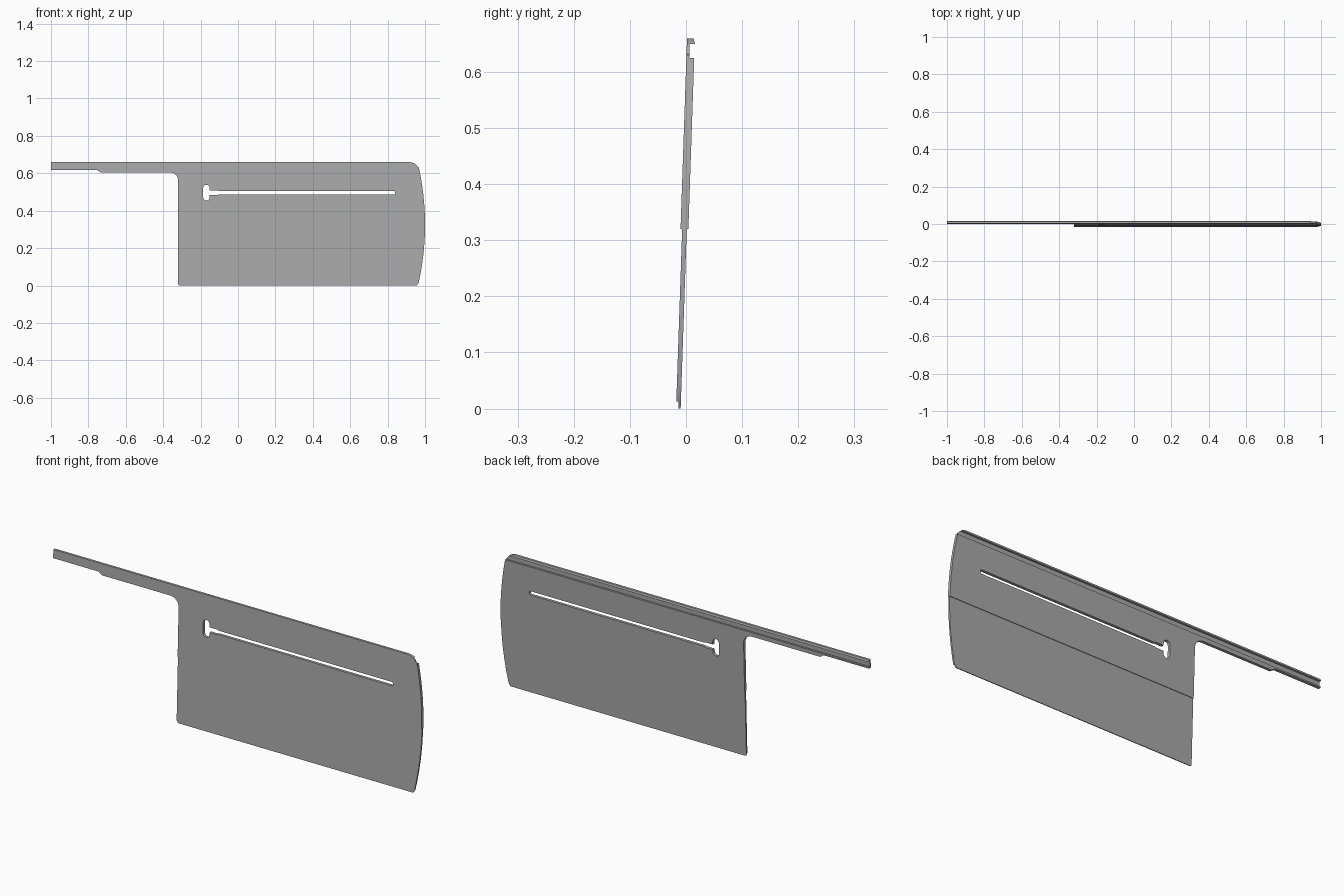
import bpy
import bmesh
from math import cos, sin, pi

cube = bpy.data.objects.get("Cube")
if cube:
    bpy.data.objects.remove(cube, do_unlink=True)

TOP = 0.66
SLOPE = 0.034  # backward lean of the panel

grey = bpy.data.materials.new("plain grey")
grey.use_nodes = True
colour = (0.4, 0.4, 0.4, 1)
grey.diffuse_color = colour
grey.node_tree.nodes["Principled BSDF"].inputs["Base Color"].default_value = colour


def prism(name, points, offset):
    """Closed prism from a 3D polygon pushed along an offset."""
    bm = bmesh.new()
    face = bm.faces.new([bm.verts.new(p) for p in points])
    moved = bmesh.ops.extrude_face_region(bm, geom=[face])["geom"]
    bmesh.ops.translate(bm, vec=offset, verts=[v for v in moved if isinstance(v, bmesh.types.BMVert)])
    bmesh.ops.recalc_face_normals(bm, faces=bm.faces)
    mesh = bpy.data.meshes.new(name)
    bm.to_mesh(mesh)
    bm.free()
    mesh.materials.append(grey)
    obj = bpy.data.objects.new(name, mesh)
    bpy.context.collection.objects.link(obj)
    return obj


def arc(cx, cz, rx, rz, start, end, steps=8):
    angles = [(start + (end - start) * i / steps) * pi / 180 for i in range(steps + 1)]
    return [(cx + rx * cos(a), cz + rz * sin(a)) for a in angles]


def cut(target, outline, operation):
    """Apply a front outline to the target as a through cutter."""
    cutter = prism("cutter", [(x, -0.1, z) for x, z in outline], (0, 0.2, 0))
    cutter.hide_render = True
    mod = target.modifiers.new("cut", "BOOLEAN")
    mod.operation = operation
    mod.solver = "EXACT"
    mod.object = cutter
    bpy.context.view_layer.objects.active = target
    bpy.ops.object.modifier_apply(modifier=mod.name)
    bpy.data.objects.remove(cutter, do_unlink=True)


# Edge profile: bottom tongue, thin lower half, thick upper half, groove and top lip
front = [(-0.0135, 0), (-0.0135, 0.013), (-0.0177, 0.013), (-0.0177, 0.32),
         (-0.0206, 0.32), (-0.0206, TOP)]
back = [(-0.009, TOP), (-0.006, 0.65), (-0.0155, 0.65), (-0.0155, 0.625),
        (-0.0066, 0.625), (-0.0066, 0.32), (-0.0095, 0.32), (-0.0095, 0)]
profile = [(-1, d + SLOPE * z, z) for d, z in front + back]
panel = prism("panel_with_rail", profile, (2, 0, 0))

# Front outline: bowed end, rounded corners, long rail on the other side
bow = [(1 - 0.034 * ((z - 0.325) / 0.31) ** 2, z)
       for z in [0.015 + 0.615 * i / 20 for i in range(21)]]
outline = arc(-0.308, 0.01, 0.012, 0.012, 180, 270)
outline[-1] = (-0.308, -0.01)
outline += [(0.952, -0.01), (0.957, 0.002)] + bow
outline += arc(0.912, 0.622, 0.052, 0.038, 15, 90)
outline += [(0.9, TOP + 0.01), (-1.01, TOP + 0.01), (-1.01, 0.618), (-0.755, 0.618), (-0.735, 0.605)]
outline += arc(-0.365, 0.56, 0.045, 0.045, 90, 0)
cut(panel, outline, "INTERSECT")

# Keyhole slot: tall rounded head, short neck and long narrow run
slot = arc(-0.169, 0.472, 0.017, 0.017, 180, 360)
slot += [(-0.152, 0.483), (-0.11, 0.483), (-0.105, 0.486)]
slot += arc(0.834, 0.4955, 0.007, 0.0095, -90, 90)
slot += [(-0.105, 0.505), (-0.11, 0.508), (-0.152, 0.508)]
slot += arc(-0.169, 0.522, 0.017, 0.017, 0, 180)
cut(panel, slot, "DIFFERENCE")

# Smooth the rounded edges and keep the flat steps sharp
for o in bpy.context.selected_objects:
    o.select_set(False)
panel.select_set(True)
bpy.context.view_layer.objects.active = panel
bpy.ops.object.shade_smooth_by_angle(angle=pi / 7)
